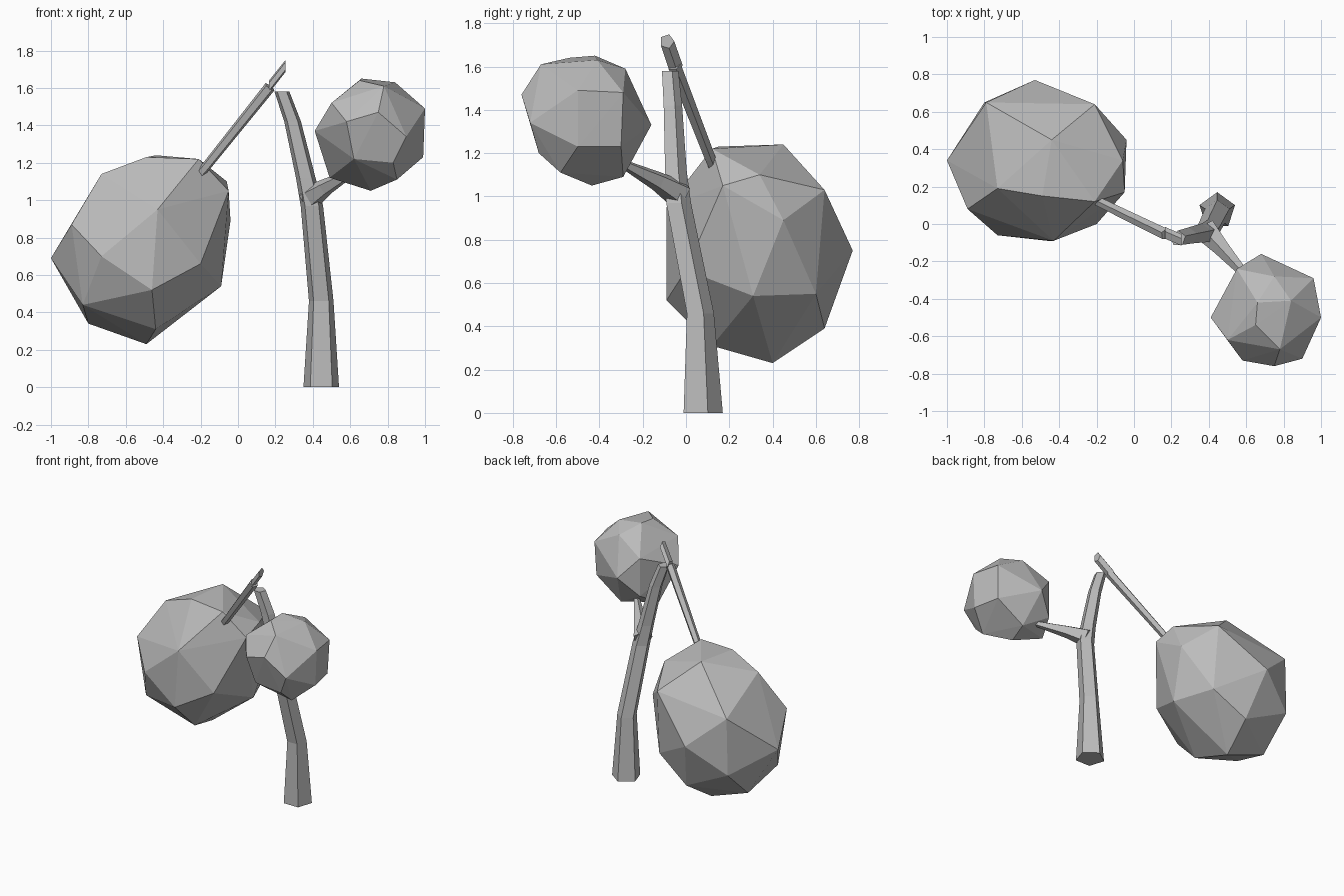
import bpy
import bmesh
from math import cos, sin, tau
from mathutils import Vector

default_cube = bpy.data.objects.get("Cube")
if default_cube:
    bpy.data.objects.remove(default_cube, do_unlink=True)

# One plain grey for the whole tree
GREY = (0.5, 0.5, 0.5, 1)
grey = bpy.data.materials.new("plain_grey")
grey.use_nodes = True
grey.diffuse_color = GREY
shader = next(n for n in grey.node_tree.nodes if n.type == 'BSDF_PRINCIPLED')
shader.inputs["Base Color"].default_value = GREY


def add_object(name, bm):
    """Turn a bmesh into a flat shaded object with outward normals."""
    bmesh.ops.recalc_face_normals(bm, faces=bm.faces[:])
    mesh = bpy.data.meshes.new(name)
    bm.to_mesh(mesh)
    bm.free()
    mesh.materials.append(grey)
    obj = bpy.data.objects.new(name, mesh)
    bpy.context.collection.objects.link(obj)
    return obj


def limb(name, stations, axis, sides=5):
    """Loft tapered rings, all square to one axis, through (centre, radius) stations."""
    bm = bmesh.new()
    # Each ring has one corner pointing backwards
    forward = Vector(axis).normalized()
    across = Vector((0, 1, 0)).cross(forward).normalized()
    back = forward.cross(across)
    rings = []
    for centre, radius in stations:
        ring = []
        for i in range(sides):
            angle = tau * i / sides
            offset = (across * sin(angle) + back * cos(angle)) * radius
            ring.append(bm.verts.new(Vector(centre) + offset))
        rings.append(ring)
    for low, high in zip(rings, rings[1:]):
        for i in range(sides):
            j = (i + 1) % sides
            bm.faces.new((low[i], low[j], high[j], high[i]))
    bm.faces.new(rings[0])
    bm.faces.new(rings[-1])
    return add_object(name, bm)


def faceted_clump(name, points):
    """Wrap a faceted convex skin around the corner points."""
    bm = bmesh.new()
    for point in points:
        bm.verts.new(point)
    hull = bmesh.ops.convex_hull(bm, input=bm.verts[:])
    unused = [g for g in hull["geom_interior"] if isinstance(g, bmesh.types.BMVert)]
    bmesh.ops.delete(bm, geom=unused, context='VERTS')
    return add_object(name, bm)


# Trunk: five sided, leaning and tapering upwards
limb("trunk", [
    ((0.445, 0.07, 0), 0.1),
    ((0.445, 0.06, 0.46), 0.069),
    ((0.395, -0.04, 0.97), 0.063),
    ((0.362, -0.052, 1.12), 0.055),
    ((0.292, -0.065, 1.42), 0.047),
    ((0.235, -0.077, 1.58), 0.042),
], axis=(0, 0, 1))

# Side branch carrying the small clump
limb("side_branch", [
    ((0.38, -0.03, 1.01), 0.068),
    ((0.47, -0.13, 1.07), 0.046),
    ((0.63, -0.31, 1.16), 0.018),
], axis=(0.6, -0.7, 0.4))

# Top branch hanging down to the large clump
limb("top_branch", [
    ((-0.23, 0.14, 1.11), 0.025),
    ((-0.17, 0.11, 1.18), 0.026),
    ((0.17, -0.055, 1.605), 0.032),
], axis=(0.6, -0.28, 0.75))

# Short stub above the bend, cut off upright
limb("top_branch_tip", [
    ((0.165, -0.05, 1.605), 0.035),
    ((0.253, -0.088, 1.716), 0.034),
], axis=(1, 0, 0))

# Large clump: lopsided egg, listed from its top down to its underside
faceted_clump("large_foliage", [
    (-0.44, 0.45, 1.24), (-0.49, 0.15, 1.23), (-0.21, 0.12, 1.22),
    (-0.73, 0.19, 1.14), (-0.06, 0.34, 1.1), (-0.05, 0.17, 1.05),
    (-0.21, 0.64, 1.03), (-0.79, 0.65, 0.98), (-0.43, -0.09, 0.95),
    (-0.04, 0.45, 0.89), (-0.89, 0.08, 0.87), (-0.53, 0.77, 0.75),
    (-0.73, -0.06, 0.7), (-1, 0.34, 0.69), (-0.2, 0, 0.66),
    (-0.8, 0.65, 0.56), (-0.2, 0.6, 0.55), (-0.09, 0.31, 0.54),
    (-0.46, -0.09, 0.52), (-0.83, 0.1, 0.44), (-0.45, 0.64, 0.39),
    (-0.8, 0.41, 0.34), (-0.44, 0.12, 0.31), (-0.49, 0.4, 0.23),
])

# Small clump: rounder, listed from its top down to its underside
faceted_clump("small_foliage", [
    (0.66, -0.42, 1.65), (0.65, -0.54, 1.64), (0.84, -0.41, 1.63),
    (0.78, -0.67, 1.61), (0.75, -0.28, 1.59), (0.5, -0.62, 1.52),
    (1, -0.5, 1.49), (0.96, -0.29, 1.48), (0.55, -0.24, 1.48),
    (0.75, -0.76, 1.47), (0.58, -0.73, 1.42), (0.41, -0.5, 1.37),
    (0.9, -0.72, 1.34), (0.68, -0.16, 1.33), (0.99, -0.5, 1.23),
    (0.95, -0.3, 1.23), (0.62, -0.68, 1.22), (0.83, -0.68, 1.2),
    (0.55, -0.24, 1.2), (0.49, -0.38, 1.12), (0.85, -0.58, 1.11),
    (0.74, -0.29, 1.09), (0.71, -0.435, 1.05),
])
